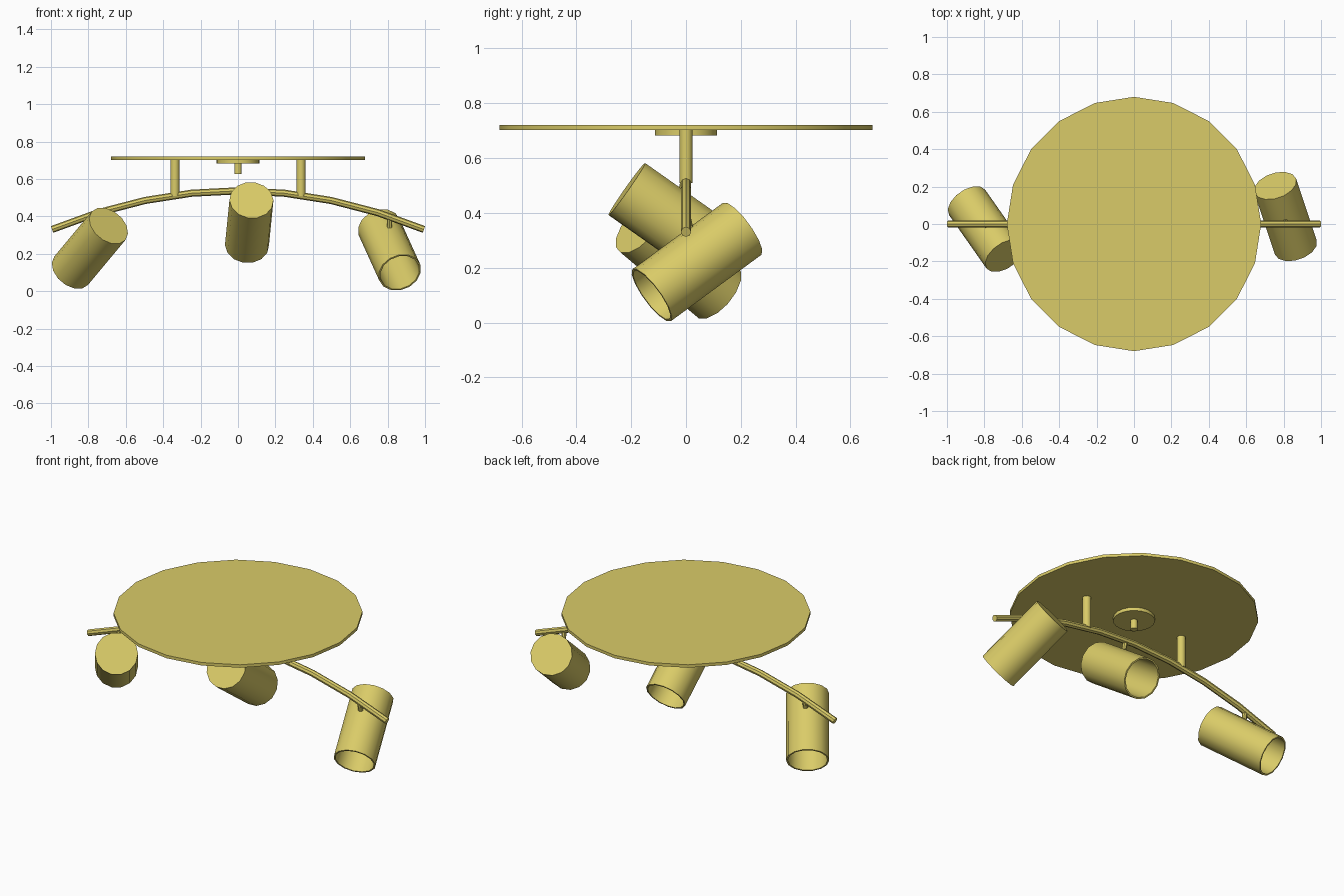
import bpy, bmesh, math
from mathutils import Vector, Matrix

cube = bpy.data.objects.get("Cube")
if cube:
    bpy.data.objects.remove(cube, do_unlink=True)

# Single brass finish
COLOUR = (0.70, 0.60, 0.138, 1)
brass = bpy.data.materials.new("brass")
brass.use_nodes = True
brass.diffuse_color = COLOUR
brass.node_tree.nodes["Principled BSDF"].inputs["Base Color"].default_value = COLOUR


def smooth(obj):
    bpy.ops.object.select_all(action="DESELECT")
    obj.select_set(True)
    bpy.context.view_layer.objects.active = obj
    bpy.ops.object.shade_smooth_by_angle(angle=math.radians(40))


def lathe(name, profile, sides, start, end):
    """Turn (radius, distance) points round the line from start to end."""
    start, end = Vector(start), Vector(end)
    turn = (end - start).to_track_quat("Z", "Y").to_matrix().to_4x4()
    bm = bmesh.new()
    rings = []
    for radius, dist in profile:
        rings.append([bm.verts.new((radius * math.cos(a), radius * math.sin(a), dist))
                      for a in (math.tau * i / sides for i in range(sides))])
    for low, high in zip(rings, rings[1:]):
        for i in range(sides):
            j = (i + 1) % sides
            bm.faces.new((low[i], low[j], high[j], high[i]))
    bm.faces.new(rings[0][::-1])
    bm.faces.new(rings[-1])
    bmesh.ops.recalc_face_normals(bm, faces=bm.faces)
    mesh = bpy.data.meshes.new(name)
    bm.to_mesh(mesh)
    bm.free()
    mesh.materials.append(brass)
    obj = bpy.data.objects.new(name, mesh)
    obj.matrix_world = Matrix.Translation(start) @ turn
    bpy.context.collection.objects.link(obj)
    smooth(obj)
    return obj


def rod(name, radius, sides, start, end):
    length = (Vector(end) - Vector(start)).length
    return lathe(name, [(radius, 0), (radius, length)], sides, start, end)


def arc_height(x):
    return 0.537 - 0.209 * x * x


# Ceiling plate, centre boss and its stub
rod("ceiling_plate", 0.68, 20, (0, 0, 0.702), (0, 0, 0.72))
rod("centre_boss", 0.114, 20, (0, 0, 0.682), (0, 0, 0.704))
rod("centre_stub", 0.02, 12, (0, 0, 0.627), (0, 0, 0.69))

# Posts holding the arched bar
for side, x in (("left", 0.337), ("right", -0.337)):
    rod(side + "_post", 0.024, 12, (x, 0, 0.51), (x, 0, 0.704))

# Arched bar
curve = bpy.data.curves.new("arched_bar", "CURVE")
curve.dimensions = "3D"
curve.bevel_depth = 0.019
curve.bevel_resolution = 2
curve.use_fill_caps = True
line = curve.splines.new("POLY")
line.points.add(8)
for i, point in enumerate(line.points):
    x = 0.994 * (i - 4) / 4
    point.co = (x, 0, arc_height(x), 1)
bar = bpy.data.objects.new("arched_bar", curve)
bpy.context.collection.objects.link(bar)
bpy.ops.object.select_all(action="DESELECT")
bar.select_set(True)
bpy.context.view_layer.objects.active = bar
bpy.ops.object.convert(target="MESH")
bar = bpy.context.view_layer.objects.active
bar.data.materials.clear()
bar.data.materials.append(brass)
smooth(bar)

# Spot lamps: hollow cups from closed end to open end, hung on short stems
LAMPS = {
    "left": ((0.755, 0.205, 0.342), (0.865, -0.125, 0.1)),
    "middle": ((0.072, -0.216, 0.487), (0.048, 0.125, 0.247)),
    "right": ((-0.692, -0.17, 0.35), (-0.892, 0.115, 0.11)),
}
for side, (closed, opened) in LAMPS.items():
    closed, opened = Vector(closed), Vector(opened)
    length = (opened - closed).length
    cup = [(0.118, 0), (0.118, length), (0.109, length), (0.109, 0.02)]
    lathe(side + "_lamp", cup, 14, closed, opened)
    middle = (closed + opened) / 2
    top = Vector((middle.x, 0, arc_height(middle.x)))
    # Stop the stem inside the cup wall
    foot = top + (middle - top) * 0.27
    while (foot - closed).cross(opened - closed).length / length > 0.114:
        foot += (middle - top) * 0.02
    rod(side + "_stem", 0.014, 8, top, foot)
